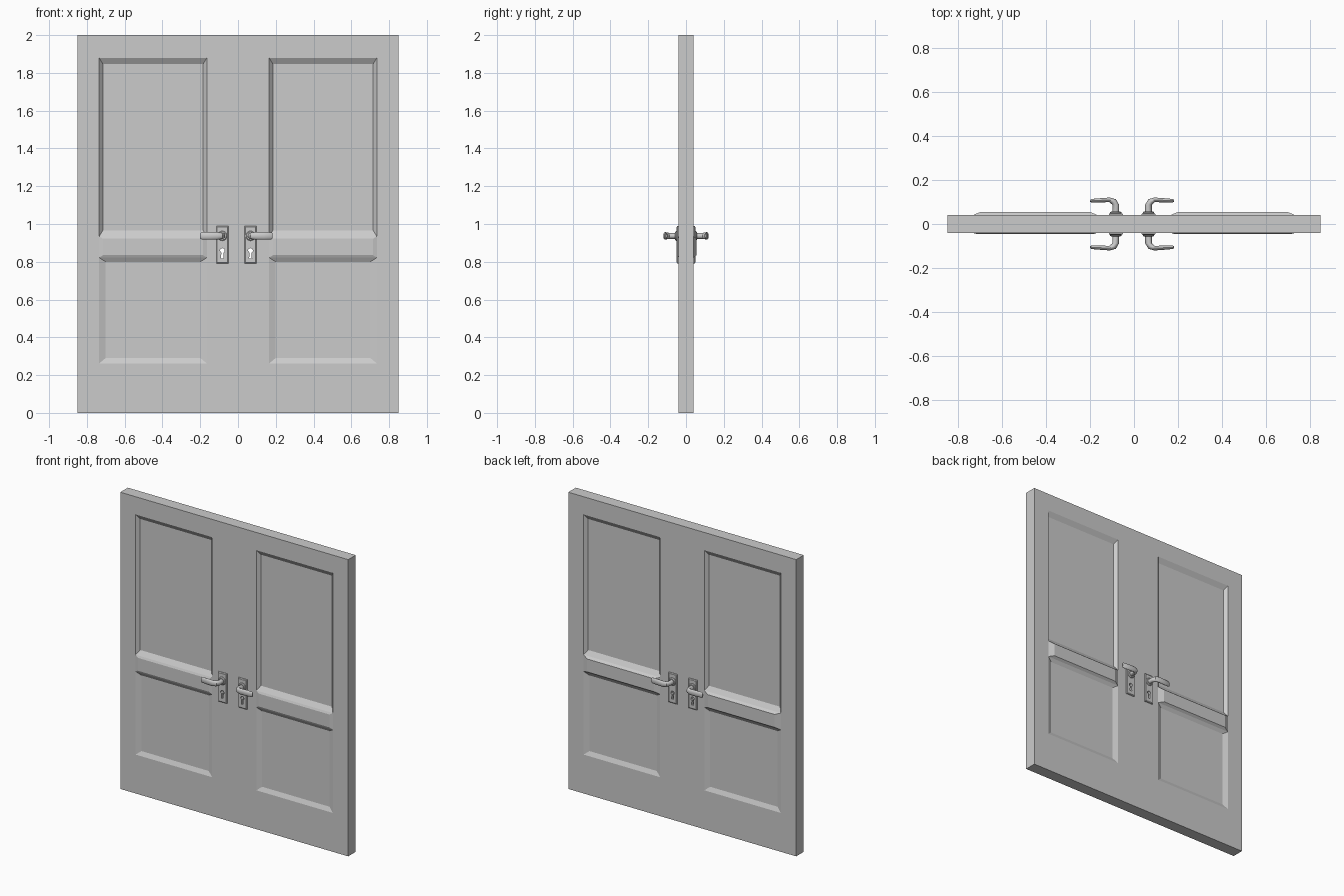
import bpy, bmesh, math
from mathutils import Vector

if "Cube" in bpy.data.objects:
    bpy.data.objects.remove(bpy.data.objects["Cube"])


def finish(bm, name, smooth=False):
    bmesh.ops.recalc_face_normals(bm, faces=bm.faces)
    me = bpy.data.meshes.new(name)
    bm.to_mesh(me)
    bm.free()
    ob = bpy.data.objects.new(name, me)
    bpy.context.collection.objects.link(ob)
    if smooth:
        bpy.ops.object.select_all(action='DESELECT')
        ob.select_set(True)
        bpy.context.view_layer.objects.active = ob
        bpy.ops.object.shade_smooth_by_angle(angle=math.radians(35))
    return ob


def loft(bm, rings, cap_start=True, cap_end=True):
    """Skin a list of closed point rings."""
    vs = [[bm.verts.new(p) for p in r] for r in rings]
    n = len(vs[0])
    for a, b in zip(vs, vs[1:]):
        for i in range(n):
            j = (i + 1) % n
            bm.faces.new((a[i], a[j], b[j], b[i]))
    if cap_start:
        bm.faces.new(vs[0])
    if cap_end:
        bm.faces.new(vs[-1])


def rect(x0, x1, z0, z1, y):
    return [(x0, y, z0), (x1, y, z0), (x1, y, z1), (x0, y, z1)]


def cut(ob, cutter):
    m = ob.modifiers.new("cut", 'BOOLEAN')
    m.operation = 'DIFFERENCE'
    m.solver = 'EXACT'
    m.object = cutter
    cutter.hide_render = True
    cutter.hide_viewport = False
    cutter.display_type = 'WIRE'


T = 0.04                      # half thickness of the slab
X0, X1 = 0.165, 0.735         # panel width
STEM = {1: 0.066, -1: -0.083} # handle centres
SIDES = [(sx, sy) for sx in (-1, 1) for sy in (-1, 1)]

# keyholes running through the whole door
bm = bmesh.new()
for cx in STEM.values():
    prof = [(-0.007, 0.818), (0.007, 0.818), (0.005, 0.848)]
    for k in range(11):
        a = math.radians(-60 + 30 * k)
        if k <= 10:
            prof.append((0.013 * math.cos(a), 0.859 + 0.013 * math.sin(a)))
    prof = [p for p in prof if not (p[1] < 0.849 and p[1] > 0.82 and abs(p[0]) > 0.006)]
    prof[-1] = (-0.005, 0.848)
    loft(bm, [[(cx + x, y, z) for x, z in prof] for y in (-0.1, 0.1)])
keyholes = finish(bm, "keyhole_cutter")

# sloped panel recesses, front and back
bm = bmesh.new()
for sx, sy in SIDES:
    # (outer z0, z1, floor z0, z1, side slope, floor depth)
    for z0, z1, f0, f1, w, d in ((0.935, 1.88, 0.965, 1.848, 0.019, 0.02),
                                 (0.262, 0.822, 0.29, 0.80, 0.034, 0.013)):
        k = 0.1               # continue the slope slightly past the surface
        e0, e1, ew, ed = (f0 - z0) * k, (z1 - f1) * k, w * k, d * k
        loft(bm, [rect(sx * (X0 - ew), sx * (X1 + ew), z0 - e0, z1 + e1, sy * (T + ed)),
                  rect(sx * (X0 + w), sx * (X1 - w), f0, f1, sy * (T - d))])
recesses = finish(bm, "recess_cutter")

# door slab
bm = bmesh.new()
loft(bm, [rect(-0.85, 0.85, 0, 2, -T), rect(-0.85, 0.85, 0, 2, T)])
slab = finish(bm, "door_slab")
cut(slab, recesses)
cut(slab, keyholes)

for sx, sy in SIDES:
    tag = ("right" if sx > 0 else "left") + ("_back" if sy > 0 else "_front")
    cx = STEM[sx]

    # raised ridge between upper and lower panel
    h, w = (0.015, 0.036) if sy > 0 else (0.006, 0.02)
    bm = bmesh.new()
    loft(bm, [rect(sx * X0, sx * X1, 0.822, 0.935, sy * T),
              rect(sx * (X0 + w), sx * (X1 - w), 0.835, 0.922, sy * (T + h))], cap_start=False)
    finish(bm, "middle_ridge_" + tag)

    # lock plate with chamfered edge
    bm = bmesh.new()
    loft(bm, [rect(cx - 0.032, cx + 0.032, 0.79, 0.99, sy * (T - 0.002)),
              rect(cx - 0.032, cx + 0.032, 0.79, 0.99, sy * 0.045),
              rect(cx - 0.027, cx + 0.027, 0.795, 0.985, sy * 0.049)])
    cut(finish(bm, "lock_plate_" + tag), keyholes)

    # round collar behind the lever
    n = 16
    angs = [2 * math.pi * i / n for i in range(n)]
    bm = bmesh.new()
    loft(bm, [[(cx + r * math.cos(a), sy * y, 0.937 + r * math.sin(a)) for a in angs]
              for r, y in ((0.026, 0.046), (0.026, 0.053), (0.021, 0.057))])
    finish(bm, "handle_collar_" + tag, True)

    # bent lever: (out, away from door, direction degrees, half thickness, half height)
    path = [(0, 0.05, 90, 0.015, 0.015), (0, 0.088, 90, 0.015, 0.016),
            (0.010, 0.102, 45, 0.015, 0.018), (0.028, 0.110, 5, 0.0105, 0.020),
            (0.07, 0.108, -3, 0.0095, 0.020), (0.110, 0.106, -3, 0.008, 0.019),
            (0.117, 0.1055, -3, 0.004, 0.013)]
    rings = []
    for u, v, deg, t, hz in path:
        nu, nv = -math.sin(math.radians(deg)), math.cos(math.radians(deg))
        rings.append([Vector((cx + sx * (u + nu * t * math.cos(a)),
                              sy * (v + nv * t * math.cos(a)),
                              0.937 + hz * math.sin(a))) for a in angs])
    bm = bmesh.new()
    loft(bm, rings)
    finish(bm, "lever_" + tag, True)
